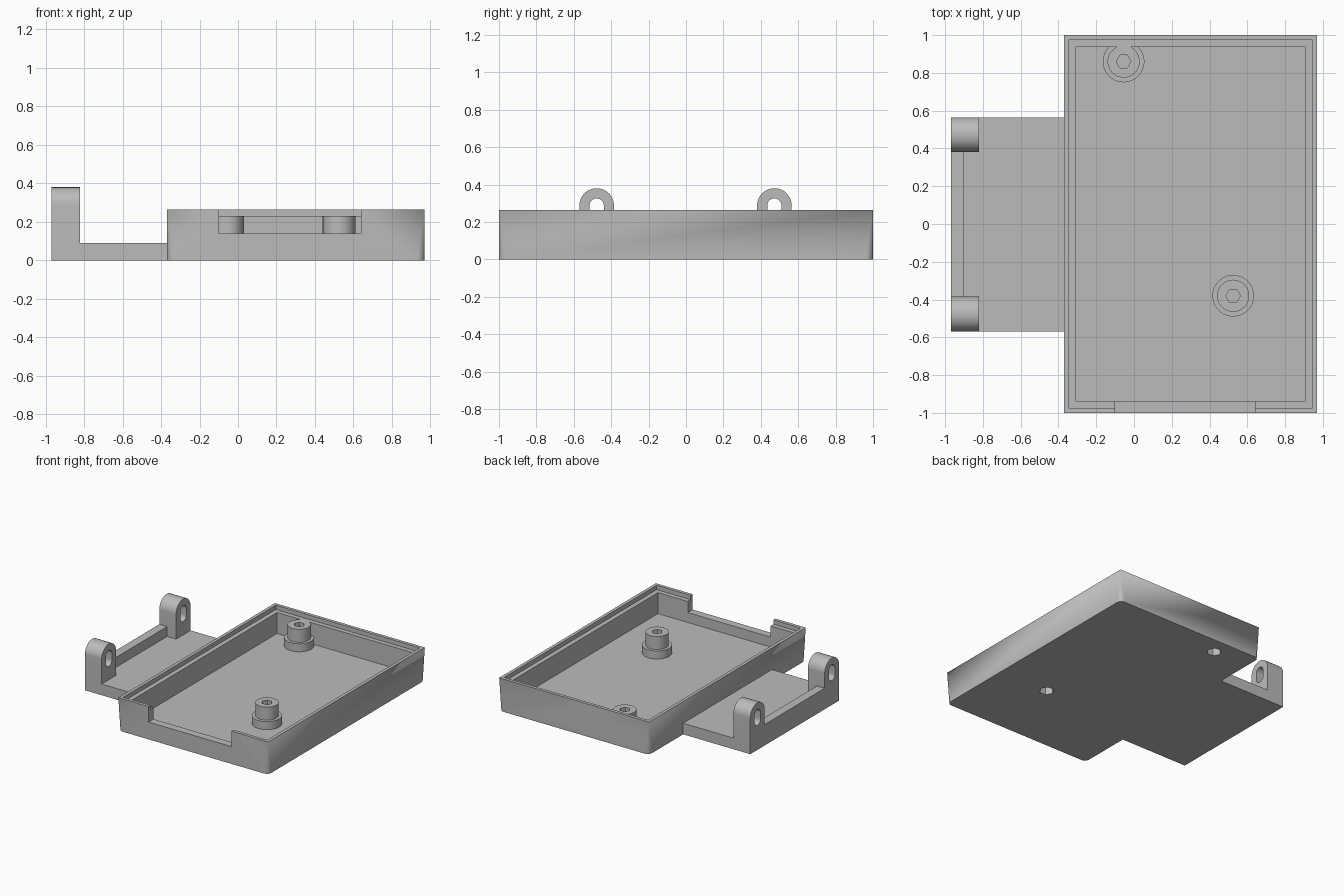
import bpy, bmesh
from math import pi, cos, sin, radians

if "Cube" in bpy.data.objects:
    bpy.data.objects.remove(bpy.data.objects["Cube"], do_unlink=True)

grey = bpy.data.materials.new("plain_grey")
GREY = (0.5, 0.5, 0.5, 1)
grey.use_nodes = True
grey.diffuse_color = GREY
grey.node_tree.nodes["Principled BSDF"].inputs["Base Color"].default_value = GREY


def finish(name, bm):
    bmesh.ops.recalc_face_normals(bm, faces=bm.faces)
    mesh = bpy.data.meshes.new(name)
    bm.to_mesh(mesh)
    bm.free()
    mesh.materials.append(grey)
    ob = bpy.data.objects.new(name, mesh)
    bpy.context.collection.objects.link(ob)
    return ob


def extrude(name, points, offset):
    """Close a planar outline and push it along offset."""
    bm = bmesh.new()
    face = bm.faces.new([bm.verts.new(p) for p in points])
    ext = bmesh.ops.extrude_face_region(bm, geom=[face])
    moved = [v for v in ext["geom"] if isinstance(v, bmesh.types.BMVert)]
    bmesh.ops.translate(bm, verts=moved, vec=offset)
    return finish(name, bm)


def box(name, x0, x1, y0, y1, z0, z1):
    pts = [(x0, y0, z0), (x1, y0, z0), (x1, y1, z0), (x0, y1, z0)]
    return extrude(name, pts, (0, 0, z1 - z0))


def prism(name, x, y, r, z0, z1, sides=48):
    pts = [(x + r * cos(2 * pi * i / sides), y + r * sin(2 * pi * i / sides), z0)
           for i in range(sides)]
    return extrude(name, pts, (0, 0, z1 - z0))


def combine(target, tool, operation):
    """Apply a boolean and discard the tool."""
    mod = target.modifiers.new("bool", "BOOLEAN")
    mod.operation, mod.solver, mod.object = operation, "EXACT", tool
    bpy.context.view_layer.objects.active = target
    bpy.ops.object.modifier_apply(modifier=mod.name)
    bpy.data.objects.remove(tool, do_unlink=True)


def smooth(ob):
    bpy.ops.object.select_all(action="DESELECT")
    ob.select_set(True)
    bpy.context.view_layer.objects.active = ob
    bpy.ops.object.shade_smooth_by_angle(angle=radians(30))


X0, X1, Y, TOP = -0.37, 0.97, 1.0, 0.265
LEDGE, FLOOR, LIP, WALL = 0.23, 0.06, 0.026, 0.063


def tray_block(radius=0.04, steps=8):
    """Block with sharp top corners that turn round toward the base."""
    bm = bmesh.new()
    tops, arcs = [], []
    for k, (x, y) in enumerate([(X1, Y), (X0, Y), (X0, -Y), (X1, -Y)]):
        cx = x - radius if x > 0 else x + radius
        cy = y - radius if y > 0 else y + radius
        angles = [pi / 2 * (k + i / steps) for i in range(steps + 1)]
        arcs.append([bm.verts.new((cx + radius * cos(a), cy + radius * sin(a), 0))
                     for a in angles])
        tops.append(bm.verts.new((x, y, TOP)))
    bm.faces.new(tops)
    bm.faces.new([v for arc in arcs for v in arc])
    for k in range(4):
        n = (k + 1) % 4
        bm.faces.new([arcs[k][-1], arcs[n][0], tops[n], tops[k]])
        for a, b in zip(arcs[k], arcs[k][1:]):
            bm.faces.new([a, b, tops[k]])
    return finish("tray", bm)


# Tray: hollow, stepped rim, front notch
tray = tray_block()
for inset, bottom in ((WALL, FLOOR), (LIP, LEDGE)):
    combine(tray, box("cutter", X0 + inset, X1 - inset, -Y + inset, Y - inset,
                      bottom, TOP + 0.1), "DIFFERENCE")
combine(tray, box("cutter", -0.10, 0.64, -Y - 0.1, -Y + WALL + 0.01, 0.14, TOP + 0.1),
        "DIFFERENCE")

# Screw posts with a collar, a hex socket and a hex recess underneath
for px, py in ((0.525, -0.38), (-0.055, 0.86)):
    combine(tray, prism("collar", px, py, 0.11, 0.03, 0.125), "UNION")
    combine(tray, prism("post", px, py, 0.085, 0.04, LEDGE), "UNION")
    combine(tray, prism("cutter", px, py, 0.039, 0.10, TOP + 0.1, 6), "DIFFERENCE")
    combine(tray, prism("cutter", px, py, 0.056, -0.1, 0.09, 6), "DIFFERENCE")
smooth(tray)


# Hinge plate with a raised bar and two slotted lugs
def capsule(yc, r, z_low, z_high, x, square=False, steps=24):
    top = [(x, yc + r * cos(pi * i / steps), z_high + r * sin(pi * i / steps))
           for i in range(steps + 1)]
    if square:
        return top + [(x, yc - r, z_low), (x, yc + r, z_low)]
    return top + [(x, yc - r * cos(pi * i / steps), z_low - r * sin(pi * i / steps))
                  for i in range(steps + 1)]


plate = box("hinge_plate", -0.97, X0, -0.57, 0.565, 0, 0.09)
combine(plate, box("bar", -0.97, -0.90, -0.45, 0.45, 0, 0.17), "UNION")
for yc in (-0.4775, 0.4725):
    lug = extrude("lug", capsule(yc, 0.0925, 0, 0.2875, -0.97, True), (0.15, 0, 0))
    combine(plate, lug, "UNION")
    slot = extrude("cutter", capsule(yc, 0.038, 0.235, 0.2875, -1.1), (0.5, 0, 0))
    combine(plate, slot, "DIFFERENCE")
smooth(plate)
